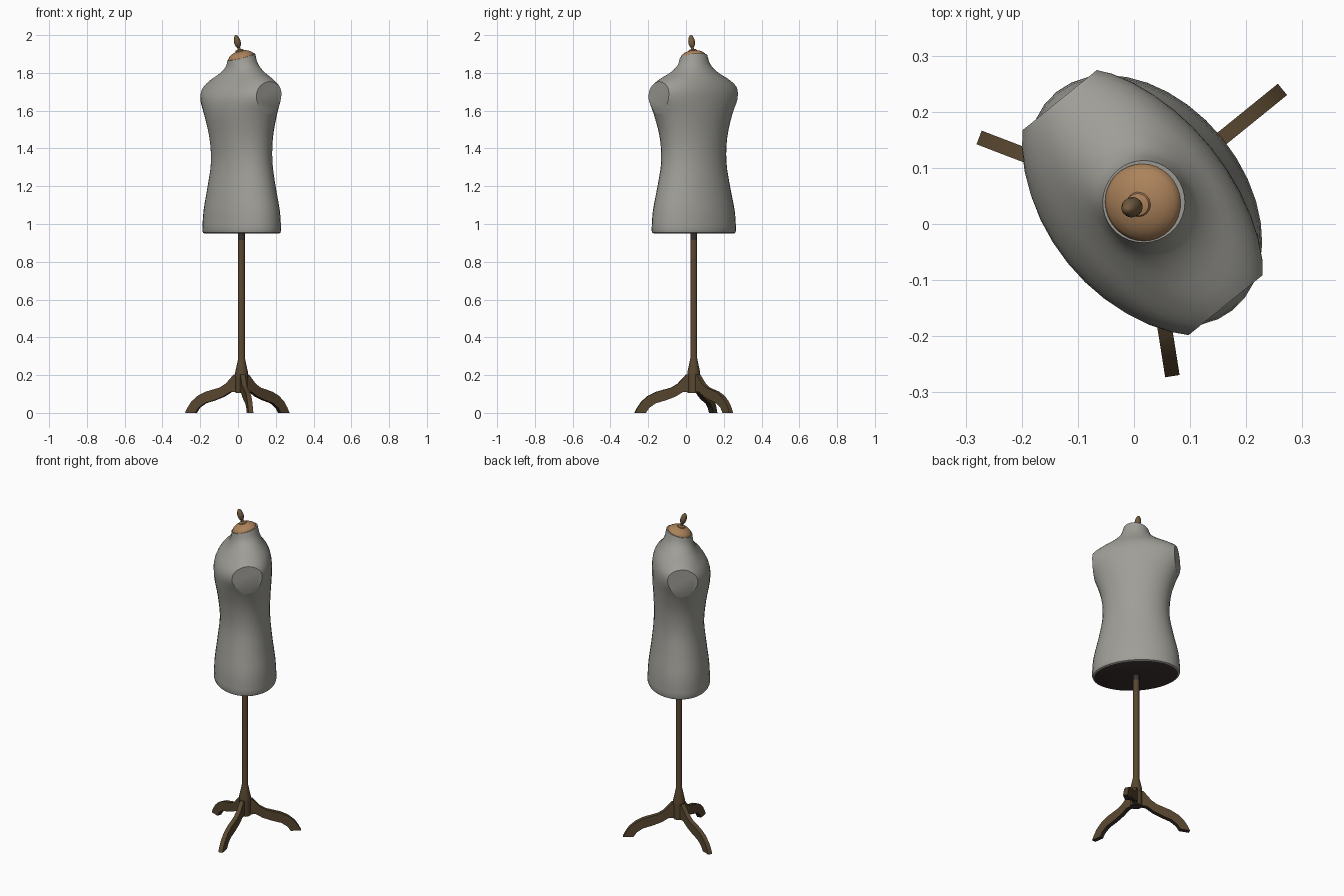
import bpy, bmesh, math
from mathutils import Matrix

if "Cube" in bpy.data.objects:
    bpy.data.objects.remove(bpy.data.objects["Cube"])

# Whole stand is turned about its pole
PLACE = Matrix.Translation((0.019, 0.041, 0)) @ Matrix.Rotation(math.radians(-51), 4, 'Z')


def material(name, rgb):
    m = bpy.data.materials.new(name)
    m.diffuse_color = (*rgb, 1)
    m.use_nodes = True
    m.node_tree.nodes["Principled BSDF"].inputs["Base Color"].default_value = m.diffuse_color
    return m


GREY = material("grey_fabric", (0.345, 0.34, 0.31))
DARK = material("dark_wood", (0.098, 0.063, 0.029))
BLACK = material("black_brown_underside", (0.042, 0.031, 0.028))
TAN = material("light_wood", (0.41, 0.225, 0.105))
BROWN = material("finial_wood", (0.17, 0.105, 0.05))


def finish(name, bm, mats, matrix=Matrix(), angle=35, rule=None):
    bmesh.ops.recalc_face_normals(bm, faces=bm.faces)
    if rule:
        for f in bm.faces:
            f.material_index = 1 if rule(f) else 0
    bm.transform(PLACE @ matrix)
    me = bpy.data.meshes.new(name)
    bm.to_mesh(me)
    bm.free()
    ob = bpy.data.objects.new(name, me)
    bpy.context.collection.objects.link(ob)
    for m in mats:
        me.materials.append(m)
    bpy.ops.object.select_all(action='DESELECT')
    ob.select_set(True)
    bpy.context.view_layer.objects.active = ob
    bpy.ops.object.shade_smooth_by_angle(angle=math.radians(angle))
    return ob


def underside(f):
    return f.normal.z < -0.5


def loft(bm, rings):
    """Skin a stack of equal rings and close both ends."""
    loops = [[bm.verts.new(p) for p in ring] for ring in rings]
    n = len(loops[0])
    for lo, hi in zip(loops, loops[1:]):
        for i in range(n):
            j = (i + 1) % n
            bm.faces.new((lo[i], lo[j], hi[j], hi[i]))
    bm.faces.new(loops[0][::-1])
    bm.faces.new(loops[-1])


def lathe(name, profile, mats, matrix=Matrix(), n=24, rule=None):
    bm = bmesh.new()
    loft(bm, [[(r * math.cos(2 * math.pi * i / n), r * math.sin(2 * math.pi * i / n), z)
               for i in range(n)] for r, z in profile])
    return finish(name, bm, mats, matrix, rule=rule)


def catmull(a, b, c, d, t):
    return [0.5 * (2 * q + (r - p) * t + (2 * p - 5 * q + 4 * r - s) * t * t
                   + (3 * q - p - 3 * r + s) * t ** 3) for p, q, r, s in zip(a, b, c, d)]


# Torso: height, half width, front depth, back depth, neck tilt
KEYS = [
    (0.965, 0.250, 0.175, 0.178, 0), (1.07, 0.242, 0.170, 0.172, 0),
    (1.20, 0.213, 0.154, 0.155, 0), (1.33, 0.190, 0.141, 0.143, 0),
    (1.46, 0.197, 0.152, 0.143, 0), (1.58, 0.233, 0.173, 0.150, 0),
    (1.66, 0.273, 0.174, 0.152, 0), (1.715, 0.276, 0.150, 0.146, 0),
    (1.76, 0.226, 0.115, 0.130, 0), (1.80, 0.146, 0.090, 0.104, 0.03),
    (1.84, 0.092, 0.079, 0.083, 0.11), (1.885, 0.073, 0.076, 0.071, 0.27),
]
SEG = 36
TURN = math.radians(15)  # the neck leans slightly to one side of straight ahead


def section(key):
    z, a, f, b, tilt = key
    ring = []
    for i in range(SEG):
        t = 2 * math.pi * i / SEG
        x, y = a * math.cos(t), math.sin(t)
        y *= b if y > 0 else f
        ring.append((x, y, z + tilt * (y * math.cos(TURN) + x * math.sin(TURN))))
    return ring


rows = [(0.95, 0.238, 0.163, 0.166, 0), (0.954, 0.246, 0.171, 0.174, 0)]
for k in range(len(KEYS) - 1):
    quad = [KEYS[max(0, min(len(KEYS) - 1, k + d))] for d in (-1, 0, 1, 2)]
    rows += [catmull(*quad, s / 3) for s in range(3)]
rows.append(KEYS[-1])
bm = bmesh.new()
loft(bm, [section(r) for r in rows])

# Flat armholes sliced off both shoulders
ARM = 0.235
for side in (1, -1):
    faces = [f for f in bm.faces if f.calc_center_median().z > 1.45]
    geom = list({e for f in faces for e in (*f.verts, *f.edges)}) + faces
    bmesh.ops.bisect_plane(bm, geom=geom, dist=1e-5, plane_co=(side * ARM, 0, 0), plane_no=(side, 0, 0))
    outside = [v for v in bm.verts if v.co.z > 1.45 and v.co.x * side > ARM + 1e-4]
    bmesh.ops.delete(bm, geom=outside, context='VERTS')
    bmesh.ops.edgeloop_fill(bm, edges=[e for e in bm.edges if e.is_boundary])
finish("torso", bm, [GREY, BLACK], rule=lambda f: f.calc_center_median().z < 0.951)

# Tilted neck cap and finial
tilt = (Matrix.Translation((0, -0.004, 1.885)) @ Matrix.Rotation(-TURN, 4, 'Z')
        @ Matrix.Rotation(math.radians(15.2), 4, 'X'))
lathe("neck_cap", [(0.069, -0.01), (0.069, 0.002), (0.062, 0.012), (0.048, 0.022),
                   (0.030, 0.029), (0.012, 0.032)], [TAN], tilt, 32)
lathe("finial_collar", [(0.020, 0.026), (0.022, 0.033), (0.020, 0.038), (0.009, 0.041)], [TAN], tilt, 20)
lathe("finial", [(0.009, 0.038), (0.008, 0.052), (0.014, 0.060), (0.0175, 0.074), (0.0175, 0.088),
                 (0.013, 0.106), (0.007, 0.116), (0.002, 0.119)], [BROWN], tilt, 20)

# Pole with flared foot and hub, dark just under the torso
lathe("pole", [(0.034, 0.19), (0.034, 0.215), (0.021, 0.275), (0.018, 0.29), (0.018, 0.915), (0.018, 0.97)],
      [DARK, BLACK], rule=lambda f: f.calc_center_median().z > 0.92)
lathe("hub", [(0.033, 0.105), (0.033, 0.205)], [DARK, BLACK], n=12, rule=underside)

# Three curved legs, side outline as (radius, height)
LEG = [(0.015, 0.205), (0.040, 0.203), (0.060, 0.182), (0.085, 0.155), (0.120, 0.134),
       (0.200, 0.112), (0.245, 0.090), (0.280, 0.060), (0.302, 0.028), (0.316, 0.0),
       (0.258, 0.0), (0.240, 0.027), (0.205, 0.051), (0.150, 0.067), (0.100, 0.086),
       (0.060, 0.110), (0.015, 0.110)]
HALF = 0.013
for name, deg in (("back_leg", 90), ("left_leg", 210), ("right_leg", 330)):
    bm = bmesh.new()
    loft(bm, [[(r, y, z) for r, z in LEG] for y in (-HALF, HALF)])
    finish(name, bm, [DARK, BLACK], Matrix.Rotation(math.radians(deg), 4, 'Z'), rule=underside)
